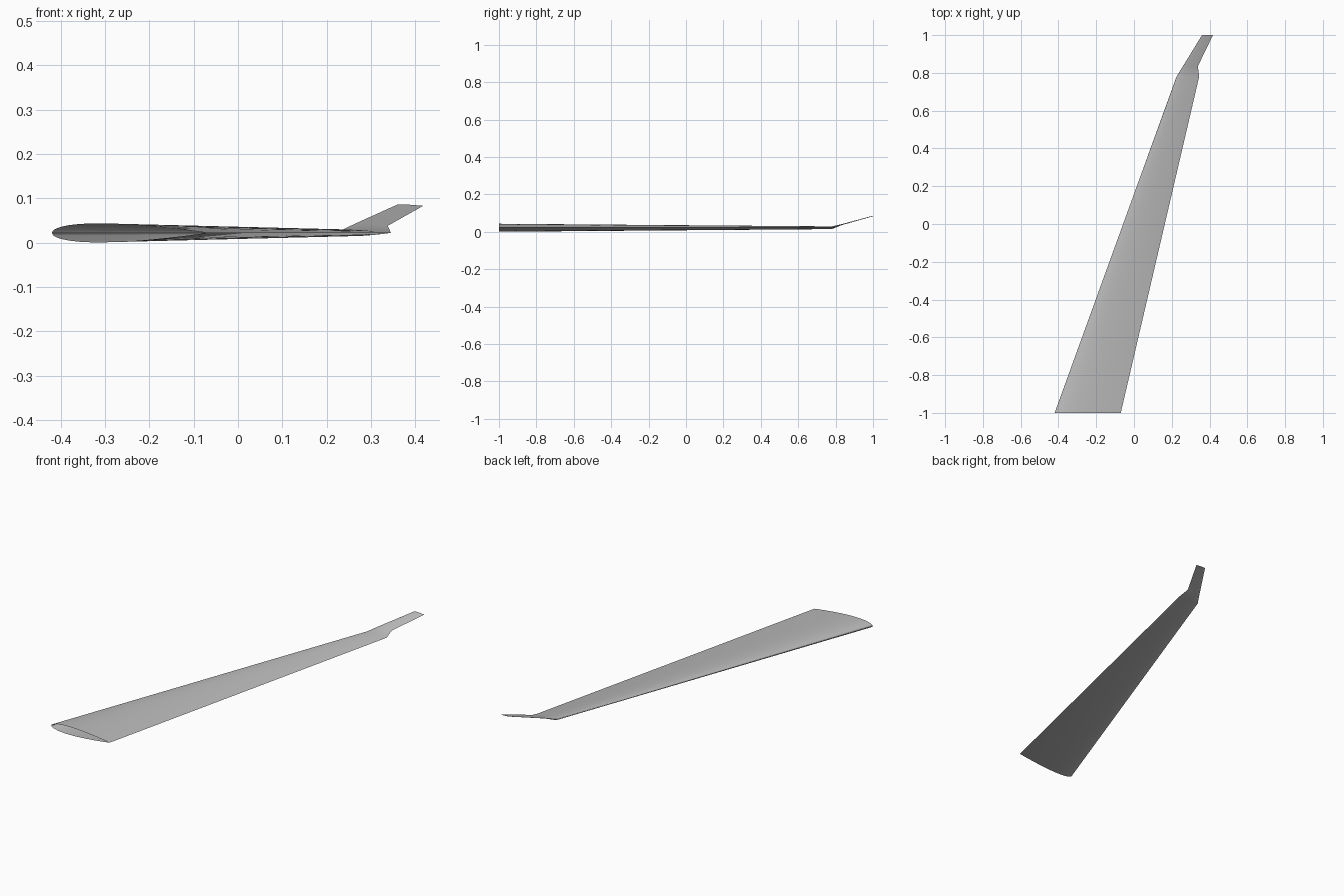
import bpy
import bmesh
import math

cube = bpy.data.objects.get("Cube")
if cube:
    bpy.data.objects.remove(cube, do_unlink=True)

STEPS = 18  # chordwise divisions per side


def half_thickness(t):
    """Symmetric aerofoil half thickness at chord fraction t, peak of 0.5."""
    return 5 * (0.2969 * math.sqrt(t) - 0.126 * t - 0.3516 * t**2
                + 0.2843 * t**3 - 0.1036 * t**4)


def section(bm, lead_x, trail_x, y, lead_z, trail_z, thickness):
    """One closed aerofoil ring: trailing edge, over the top, back underneath."""
    ring = []
    for i in range(2 * STEPS):
        t = (1 + math.cos(math.pi * i / STEPS)) / 2
        side = 1 if i <= STEPS else -1
        x = lead_x + t * (trail_x - lead_x)
        z = lead_z + t * (trail_z - lead_z)
        ring.append(bm.verts.new((x, y, z + side * thickness * half_thickness(t))))
    return ring


def loft(name, stations, material):
    """Skin the stations; the root stays open and the far end is capped."""
    bm = bmesh.new()
    rings = [section(bm, *s) for s in stations]
    count = 2 * STEPS
    for a, b in zip(rings, rings[1:]):
        for i in range(count):
            j = (i + 1) % count
            bm.faces.new((a[i], b[i], b[j], a[j]))
    bm.faces.new(rings[-1])
    bmesh.ops.recalc_face_normals(bm, faces=bm.faces)
    # Make sure the skin faces outward
    top = max(bm.faces, key=lambda f: f.calc_center_median().z - f.calc_center_median().y)
    if top.normal.z < 0:
        bmesh.ops.reverse_faces(bm, faces=bm.faces)
    mesh = bpy.data.meshes.new(name)
    bm.to_mesh(mesh)
    bm.free()
    mesh.materials.append(material)
    obj = bpy.data.objects.new(name, mesh)
    bpy.context.collection.objects.link(obj)
    bpy.ops.object.select_all(action="DESELECT")
    obj.select_set(True)
    bpy.context.view_layer.objects.active = obj
    bpy.ops.object.shade_smooth_by_angle(angle=math.radians(30))
    return obj


# Plain grey skin
grey = bpy.data.materials.new("grey_skin")
grey.use_nodes = True
colour = (0.5, 0.5, 0.5, 1)
grey.diffuse_color = colour
grey.node_tree.nodes["Principled BSDF"].inputs["Base Color"].default_value = colour

# Swept, tapered wing running into a thin upturned winglet
# (leading x, trailing x, y, leading z, trailing z, thickness)
root = (-0.42, -0.07, -1.0, 0.022, 0.022, 0.043)
wing_tip = (0.225, 0.345, 0.78, 0.022, 0.022, 0.0145)
winglet_base = (0.259, 0.338, 0.835, 0.040, 0.038, 0.005)
winglet_tip = (0.36, 0.418, 1.0, 0.086, 0.083, 0.002)
loft("wing_with_winglet", [root, wing_tip, winglet_base, winglet_tip], grey)
